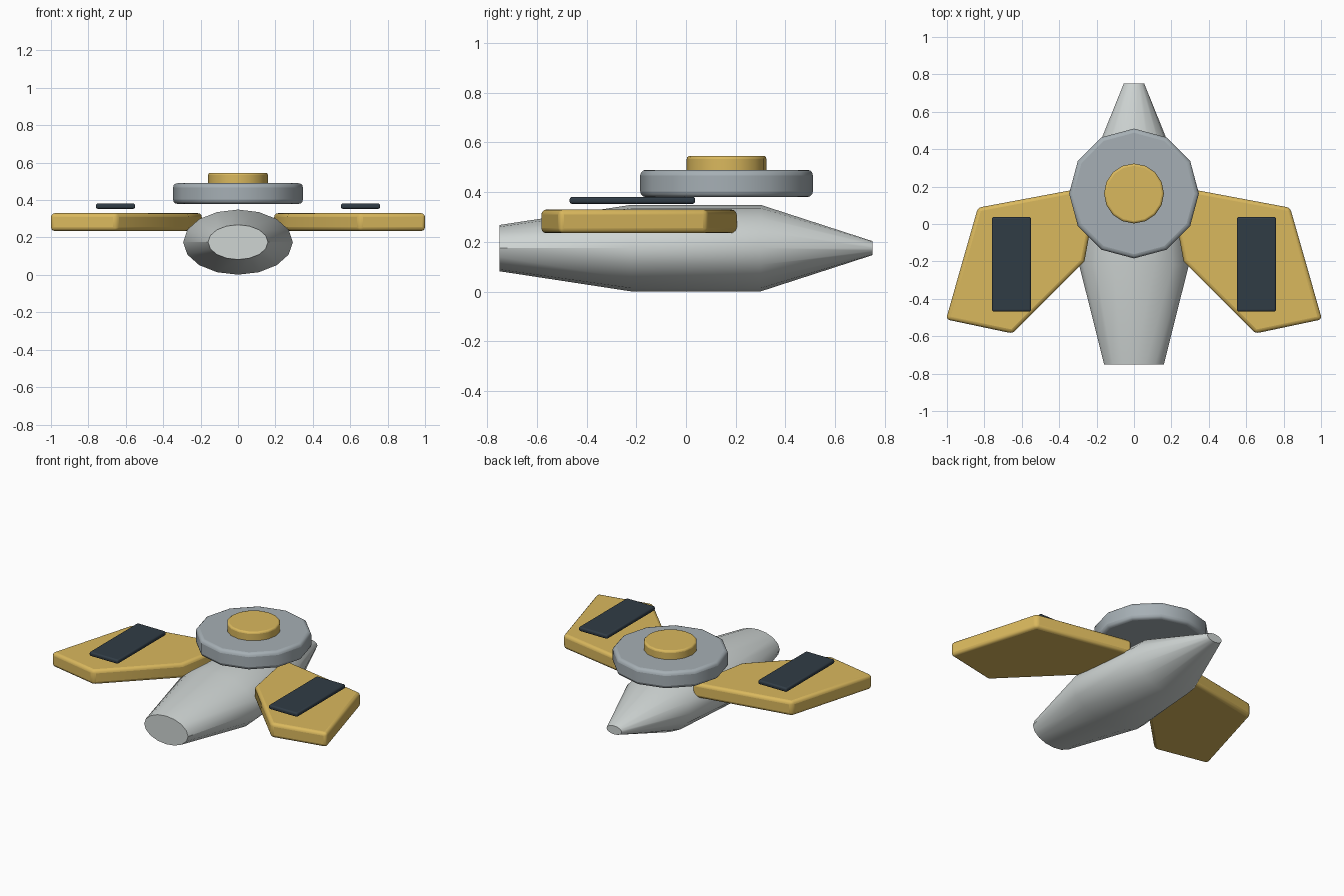
import bpy, bmesh
from math import sin, cos, pi, radians

if "Cube" in bpy.data.objects:
    bpy.data.objects.remove(bpy.data.objects["Cube"])


def material(name, rgb):
    m = bpy.data.materials.new(name)
    m.diffuse_color = (*rgb, 1)
    m.use_nodes = True
    m.node_tree.nodes["Principled BSDF"].inputs["Base Color"].default_value = m.diffuse_color
    return m


gold = material("gold", (0.70, 0.48, 0.11))
dark = material("dark_panel", (0.03, 0.045, 0.06))
steel = material("steel", (0.38, 0.43, 0.46))
pale = material("pale_hull", (0.62, 0.66, 0.65))


def loft(name, rings, mat, bevel=0.0, angle=40):
    """Skin equal-length point rings, cap both ends, optionally bevel."""
    bm = bmesh.new()
    vr = [[bm.verts.new(p) for p in ring] for ring in rings]
    n = len(vr[0])
    for a, b in zip(vr, vr[1:]):
        for i in range(n):
            j = (i + 1) % n
            bm.faces.new((a[i], a[j], b[j], b[i]))
    bm.faces.new(vr[0])
    bm.faces.new(vr[-1])
    bmesh.ops.recalc_face_normals(bm, faces=bm.faces)
    me = bpy.data.meshes.new(name)
    bm.to_mesh(me)
    bm.free()
    ob = bpy.data.objects.new(name, me)
    bpy.context.collection.objects.link(ob)
    me.materials.append(mat)
    if bevel:
        mod = ob.modifiers.new("bevel", 'BEVEL')
        mod.width = bevel
        mod.segments = 3
        mod.limit_method = 'ANGLE'
        mod.angle_limit = radians(35)
    bpy.ops.object.select_all(action='DESELECT')
    ob.select_set(True)
    bpy.context.view_layer.objects.active = ob
    bpy.ops.object.shade_smooth_by_angle(angle=radians(angle))
    return ob


def plate(name, outline, z0, z1, mat, bevel):
    return loft(name, [[(x, y, z) for x, y in outline] for z in (z0, z1)], mat, bevel)


def circle(r, cy, n):
    return [(r * sin(2 * pi * i / n), cy + r * cos(2 * pi * i / n)) for i in range(n)]


# Hull: elliptical sections (y, half width, half height)
sections = [(-0.75, 0.16, 0.093), (-0.22, 0.293, 0.174),
            (0.30, 0.237, 0.174), (0.75, 0.055, 0.028)]
loft("hull", [[(rx * sin(2 * pi * i / 16), y, 0.175 + rz * cos(2 * pi * i / 16))
               for i in range(16)] for y, rx, rz in sections], pale, angle=35)

# Dish and cap on top
plate("dish", circle(0.347, 0.163, 12), 0.38, 0.49, steel, 0.022)
plate("dish_cap", circle(0.16, 0.163, 16), 0.47, 0.546, gold, 0.012)

# Wings with floating dark panels
wing = [(0.19, 0.208), (0.835, 0.087), (1.005, -0.51), (0.65, -0.585), (0.265, -0.2)]
panel = [(0.55, 0.037), (0.76, 0.037), (0.76, -0.468), (0.55, -0.468)]
for side, s in (("right", 1), ("left", -1)):
    plate(side + "_wing", [(s * x, y) for x, y in wing], 0.235, 0.33, gold, 0.02)
    plate(side + "_wing_panel", [(s * x, y) for x, y in panel], 0.353, 0.381, dark, 0.01)
